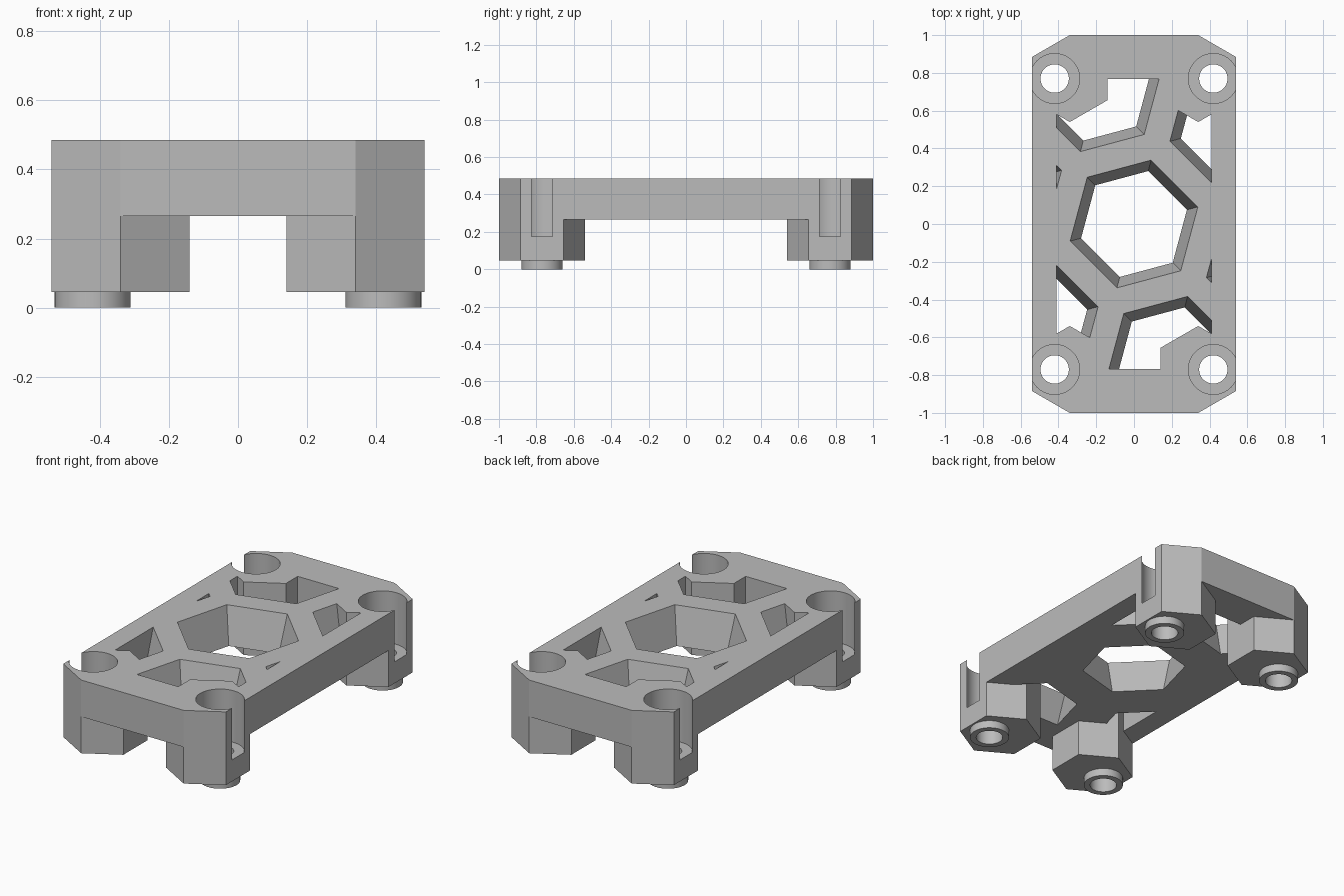
import bpy, bmesh
from math import cos, sin, radians, pi
from mathutils import Matrix

if "Cube" in bpy.data.objects:
    bpy.data.objects.remove(bpy.data.objects["Cube"], do_unlink=True)

TOP, UNDER, LEG_BASE = 0.485, 0.265, 0.046
LEG_X, LEG_Y, LEG_R = 0.34, 0.77, 0.23
HOLE_X = 0.42
CORNERS = [(sx, sy) for sx in (-1, 1) for sy in (-1, 1)]

grey = bpy.data.materials.new("plain grey")
grey.use_nodes = True
COLOUR = (0.5, 0.5, 0.5, 1)
grey.diffuse_color = COLOUR
grey.node_tree.nodes["Principled BSDF"].inputs["Base Color"].default_value = COLOUR


def ring(cx, cy, r, n, start=0):
    return [(cx + r * cos(radians(start) + 2 * pi * i / n),
             cy + r * sin(radians(start) + 2 * pi * i / n)) for i in range(n)]


def loft(name, low, z0, high, z1):
    """Closed solid between two matching outlines."""
    bm = bmesh.new()
    a = [bm.verts.new((x, y, z0)) for x, y in low]
    b = [bm.verts.new((x, y, z1)) for x, y in high]
    n = len(a)
    bm.faces.new(a[::-1])
    bm.faces.new(b)
    for i in range(n):
        j = (i + 1) % n
        bm.faces.new((a[i], a[j], b[j], b[i]))
    mesh = bpy.data.meshes.new(name)
    bm.to_mesh(mesh)
    bm.free()
    mesh.materials.append(grey)
    obj = bpy.data.objects.new(name, mesh)
    bpy.context.collection.objects.link(obj)
    return obj


def prism(name, outline, z0, z1):
    return loft(name, outline, z0, outline, z1)


def combine(target, tool, operation):
    """Apply a boolean and discard the tool."""
    tool.hide_render = True
    mod = target.modifiers.new(operation.lower(), "BOOLEAN")
    mod.operation, mod.object, mod.solver = operation, tool, "EXACT"
    bpy.context.view_layer.objects.active = target
    bpy.ops.object.modifier_apply(modifier=mod.name)
    bpy.data.objects.remove(tool, do_unlink=True)


# Plate with chamfered corners that follow the hexagonal legs
dx = LEG_R * cos(radians(30))
side, end, shoulder = LEG_X + dx, LEG_Y + LEG_R, LEG_Y + LEG_R / 2
quarter = [(side, shoulder), (LEG_X, end)]
half = quarter + [(-x, y) for x, y in reversed(quarter)]
outline = half + [(-x, -y) for x, y in half]
bracket = prism("bracket_body", outline, UNDER, TOP)

# Tapered honeycomb openings, trimmed to leave a straight rim
centres = [(0, 0)] + ring(0, 0, 0.747, 6, 45)
SLOPE = 0.06 / (TOP - UNDER)
for cx, cy in centres:
    z0, z1 = UNDER - 0.1, TOP + 0.1
    cell = loft("cell_cutter",
                ring(cx, cy, 0.29 - 0.1 * SLOPE, 6, 15), z0,
                ring(cx, cy, 0.35 + 0.1 * SLOPE, 6, 15), z1)
    rim = [(-0.41, -0.767), (0.41, -0.767), (0.41, 0.767), (-0.41, 0.767)]
    combine(cell, prism("rim_trim", rim, z0 + 0.02, z1 - 0.02), "INTERSECT")
    combine(bracket, cell, "DIFFERENCE")

# Hexagonal legs, then round feet beneath them
for sx, sy in CORNERS:
    leg = prism("leg", ring(sx * LEG_X, sy * LEG_Y, LEG_R, 6, 30), LEG_BASE, TOP)
    combine(bracket, leg, "UNION")
for sx, sy in CORNERS:
    foot = prism("foot", ring(sx * HOLE_X, sy * LEG_Y, 0.11, 48), 0, LEG_BASE + 0.03)
    combine(bracket, foot, "UNION")

# Screw holes with wide counterbores that break through the long sides
for sx, sy in CORNERS:
    for radius, z0 in ((0.132, 0.175), (0.075, -0.1)):
        bore = prism("bore_cutter", ring(sx * HOLE_X, sy * LEG_Y, radius, 64), z0, TOP + 0.1)
        combine(bracket, bore, "DIFFERENCE")

# Crisp edges with smooth round walls
bpy.ops.object.select_all(action="DESELECT")
bracket.select_set(True)
bpy.context.view_layer.objects.active = bracket
bpy.ops.object.shade_smooth_by_angle(angle=radians(25))
